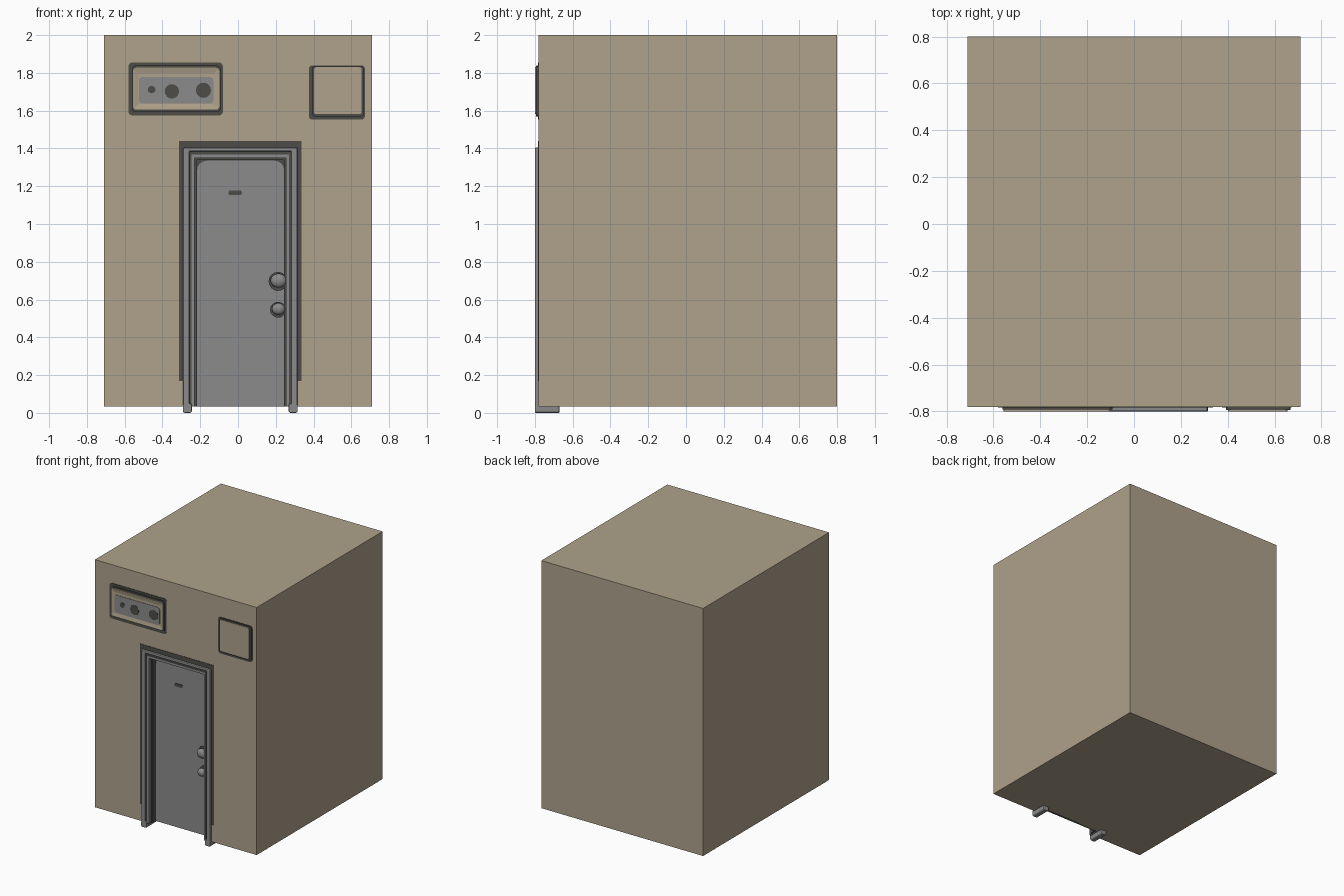
import bpy, bmesh, math
from mathutils import Matrix

if "Cube" in bpy.data.objects:
    bpy.data.objects.remove(bpy.data.objects["Cube"])


def material(name, rgb):
    m = bpy.data.materials.new(name)
    m.diffuse_color = (*rgb, 1)
    m.use_nodes = True
    m.node_tree.nodes["Principled BSDF"].inputs["Base Color"].default_value = m.diffuse_color
    return m


TAN = material("tan wall", (0.43, 0.36, 0.26))
GREY = material("door grey", (0.26, 0.26, 0.265))
DARK = material("dark trim", (0.075, 0.073, 0.066))


def finish(name, bm, mat, bevel=0, smooth=False):
    bmesh.ops.recalc_face_normals(bm, faces=bm.faces)
    me = bpy.data.meshes.new(name)
    bm.to_mesh(me)
    bm.free()
    me.materials.append(mat)
    for p in me.polygons:
        p.use_smooth = smooth
    ob = bpy.data.objects.new(name, me)
    bpy.context.collection.objects.link(ob)
    if bevel:
        mod = ob.modifiers.new("soft edges", 'BEVEL')
        mod.width, mod.segments = bevel, 2
    return ob


def slab(name, outline, y0, y1, mat, bevel=0, inset=None):
    """Extrude an x/z outline from front y0 to back y1, optionally with a sunken front."""
    bm = bmesh.new()
    f = bm.faces.new([bm.verts.new((x, y0, z)) for x, z in outline])
    r = bmesh.ops.extrude_face_region(bm, geom=[f], use_keep_orig=True)
    bmesh.ops.translate(bm, vec=(0, y1 - y0, 0),
                        verts=[g for g in r["geom"] if isinstance(g, bmesh.types.BMVert)])
    bmesh.ops.recalc_face_normals(bm, faces=bm.faces)
    if inset:
        front = min(bm.faces, key=lambda q: q.calc_center_median().y)
        bmesh.ops.inset_region(bm, faces=[front], thickness=inset[0])
        bmesh.ops.translate(bm, vec=(0, inset[1], 0), verts=front.verts)
    return finish(name, bm, mat, bevel)


def rect(x0, x1, z0, z1, r=0.0, bottom=True):
    """Rectangle with rounded corners (bottom corners optional)."""
    pts = []
    corners = [(x1, z1, -1, -1, 0), (x0, z1, 1, -1, 90), (x0, z0, 1, 1, 180), (x1, z0, -1, 1, 270)]
    for i, (x, z, sx, sz, a0) in enumerate(corners):
        if r == 0 or (i > 1 and not bottom):
            pts.append((x, z))
            continue
        for k in range(5):
            a = math.radians(a0 + k * 22.5)
            pts.append((x + sx * r + r * math.cos(a), z + sz * r + r * math.sin(a)))
    return pts


CX = 0.012  # doorway centre


def arch(wo, to, wi, ti, z0):
    """Upside-down U around the doorway."""
    return [(CX - wo, z0), (CX - wo, to), (CX + wo, to), (CX + wo, z0),
            (CX + wi, z0), (CX + wi, ti), (CX - wi, ti), (CX - wi, z0)]


def disc(name, x, z, r, y0, y1, mat):
    pts = [(x + r * math.cos(i * math.tau / 16), z + r * math.sin(i * math.tau / 16)) for i in range(16)]
    return slab(name, pts, y0, y1, mat)


def ball(name, x, y, z, sx, sy, sz, mat):
    bm = bmesh.new()
    bmesh.ops.create_uvsphere(bm, u_segments=16, v_segments=10, radius=1,
                              matrix=Matrix.Translation((x, y, z)) @ Matrix.Diagonal((sx, sy, sz, 1)))
    return finish(name, bm, mat, smooth=True)


# Main block with the doorway recess cut out
body = slab("building_body", rect(-0.71, 0.71, 0.035, 2.0), -0.78, 0.80, TAN)
cutter = slab("doorway_cutter", rect(CX - 0.275, CX + 0.275, -0.1, 1.39), -0.9, -0.71, TAN)
cutter.hide_render = True
cutter.hide_viewport = False
cutter.display_type = 'WIRE'
cut = body.modifiers.new("doorway", 'BOOLEAN')
cut.operation, cut.object, cut.solver = 'DIFFERENCE', cutter, 'EXACT'

# Dark border on the wall and the stepped door frame
slab("doorway_border", arch(0.325, 1.44, 0.295, 1.40, 0.17), -0.783, -0.775, DARK)
slab("outer_frame", arch(0.302, 1.405, 0.27, 1.385, 0.03), -0.80, -0.70, GREY, 0.006)
slab("frame_groove", arch(0.271, 1.386, 0.256, 1.368, 0.035), -0.785, -0.70, DARK)
slab("inner_frame", arch(0.257, 1.369, 0.242, 1.350, 0.035), -0.79, -0.70, GREY)
slab("door_jamb", arch(0.243, 1.351, 0.232, 1.338, 0.035), -0.765, -0.70, DARK)
for s, label in ((-1, "left"), (1, "right")):
    x = CX + s * 0.28
    slab(label + "_frame_foot", rect(x - 0.024, x + 0.024, 0.0, 0.05, 0.012), -0.80, -0.67, GREY, 0.004)

# Door leaf, slot and handles
slab("door_gap", rect(CX - 0.235, CX + 0.235, 0.035, 1.342), -0.715, -0.70, DARK)
slab("door", rect(CX - 0.229, CX + 0.232, 0.036, 1.335, 0.05, False), -0.722, -0.70, GREY)
slab("peep_slot", rect(-0.05, 0.02, 1.153, 1.177, 0.008), -0.726, -0.72, DARK)
for label, z, r in (("door_knob", 0.70, 0.05), ("door_lock", 0.55, 0.042)):
    disc(label + "_plate", 0.212, z - 0.004, r, -0.73, -0.72, DARK)
    disc(label + "_stem", 0.215, z, r * 0.5, -0.76, -0.72, DARK)
    ball(label, 0.215, -0.758, z, r * 0.85, 0.025, r * 0.75, GREY)

# Wall panels with dark borders
slab("sign_border", rect(-0.58, -0.08, 1.575, 1.855, 0.02), -0.784, -0.775, DARK)
slab("sign_edge", rect(-0.562, -0.092, 1.592, 1.838, 0.02), -0.792, -0.775, DARK)
slab("sign_bezel", rect(-0.557, -0.098, 1.605, 1.828, 0.02), -0.80, -0.775, TAN, inset=(0.03, 0.006))
slab("sign_face", rect(-0.525, -0.13, 1.637, 1.778, 0.02), -0.797, -0.79, GREY)
for i, (x, z, r) in enumerate(((-0.457, 1.712, 0.02), (-0.35, 1.702, 0.038), (-0.183, 1.708, 0.04))):
    disc("sign_dot_%d" % (i + 1), x, z, r, -0.799, -0.79, DARK)

slab("square_border", rect(0.375, 0.672, 1.552, 1.84, 0.02), -0.784, -0.775, DARK)
slab("square_edge", rect(0.392, 0.668, 1.57, 1.836, 0.015), -0.793, -0.775, DARK)
slab("square_panel", rect(0.402, 0.655, 1.582, 1.83, 0.012), -0.80, -0.775, TAN)
